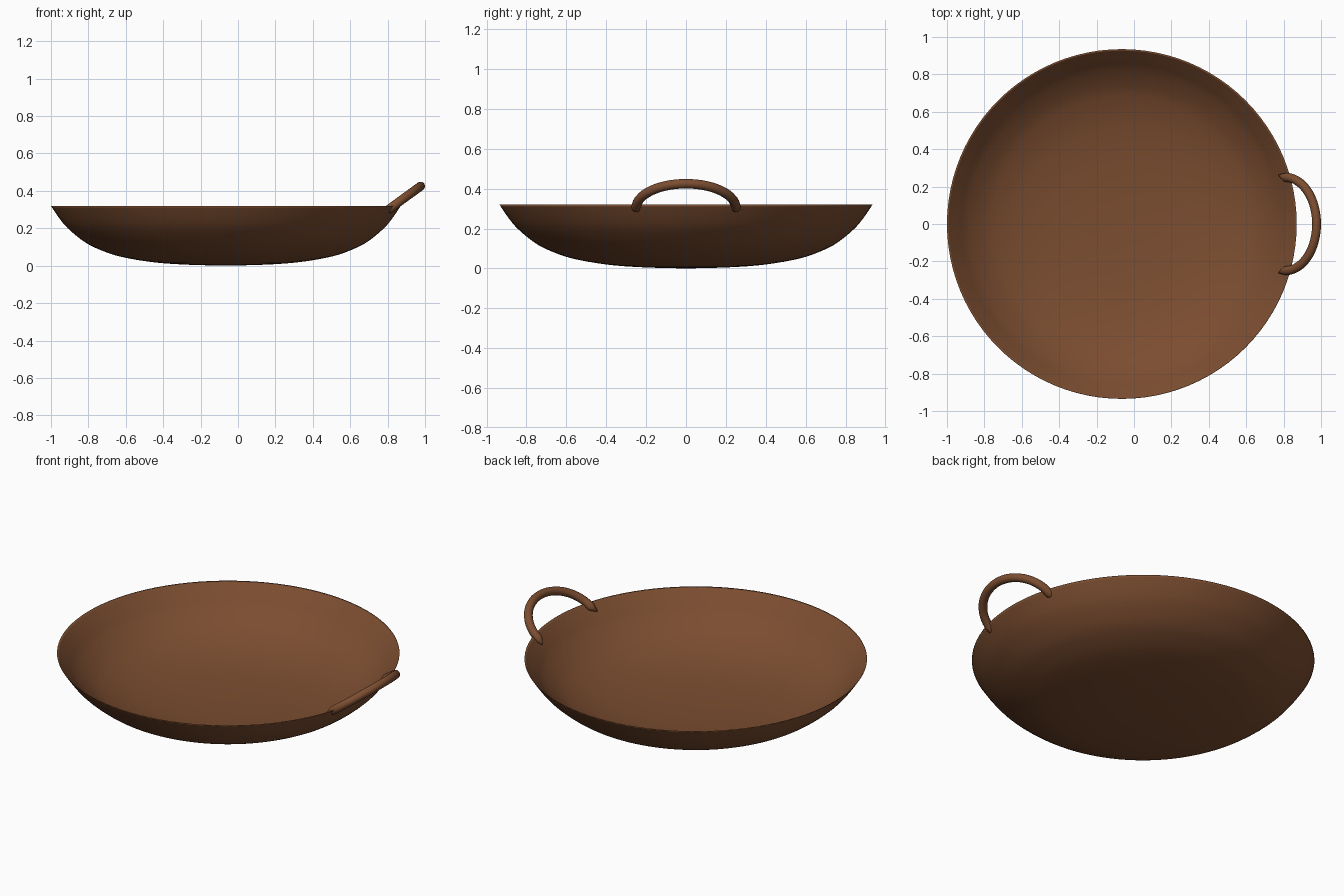
import bpy, bmesh, math
from mathutils import Vector
from mathutils.geometry import interpolate_bezier

if "Cube" in bpy.data.objects:
    bpy.data.objects.remove(bpy.data.objects["Cube"])

CX = -0.065

brown = bpy.data.materials.new("brown_clay")
brown.diffuse_color = (0.20, 0.075, 0.03, 1)
brown.use_nodes = True
brown.node_tree.nodes["Principled BSDF"].inputs["Base Color"].default_value = brown.diffuse_color


def make_object(name, bm):
    bmesh.ops.recalc_face_normals(bm, faces=bm.faces)
    for f in bm.faces:
        f.smooth = True
    me = bpy.data.meshes.new(name)
    bm.to_mesh(me)
    bm.free()
    me.materials.append(brown)
    ob = bpy.data.objects.new(name, me)
    bpy.context.collection.objects.link(ob)
    return ob


def smooth_path(pts, steps=4):
    # Catmull-Rom style curve through the profile points
    p = [Vector((a, 0, b)) for a, b in pts]
    out = []
    for i in range(len(p) - 1):
        t0 = (p[i + 1] - p[max(i - 1, 0)]) / 6
        t1 = (p[min(i + 2, len(p) - 1)] - p[i]) / 6
        out += interpolate_bezier(p[i], p[i] + t0, p[i + 1] - t1, p[i + 1], steps + 1)[:-1]
    return out + [p[-1]]


# Bowl: thin lathed shell meeting in a fine edge at the rim
outer = smooth_path([(0, 0), (0.22, 0.006), (0.40, 0.02), (0.57, 0.05), (0.68, 0.088),
                     (0.76, 0.13), (0.845, 0.20), (0.895, 0.26), (0.935, 0.32)])
inner = smooth_path([(0.935, 0.32), (0.88, 0.262), (0.825, 0.205), (0.74, 0.142),
                     (0.66, 0.104), (0.55, 0.07), (0.40, 0.044), (0.22, 0.03), (0, 0.025)])
bm = bmesh.new()
verts = [bm.verts.new((v.x + CX, 0, v.z)) for v in outer + inner[1:]]
edges = [bm.edges.new(e) for e in zip(verts, verts[1:])]
bmesh.ops.spin(bm, geom=verts + edges, cent=(CX, 0, 0), axis=(0, 0, 1),
               angle=math.tau, steps=96)
bmesh.ops.remove_doubles(bm, verts=bm.verts, dist=1e-4)
make_object("bowl", bm)

# Handle: tilted half-ellipse tube with tapered ends let into the wall
N, SIDES = 40, 16
path = [(Vector((0.775, -0.261, 0.282)), 0.004)]
for i in range(N + 1):
    a = math.pi * i / N
    s = math.sin(a)
    path.append((Vector((0.808 + 0.168 * s, -0.25 * math.cos(a), 0.303 + 0.122 * s)), 0.024))
path.append((Vector((0.775, 0.261, 0.282)), 0.004))

bm = bmesh.new()
plane_n = Vector((-0.122, 0, 0.168)).normalized()
rings = []
for i, (p, r) in enumerate(path):
    tan = (path[min(i + 1, len(path) - 1)][0] - path[max(i - 1, 0)][0]).normalized()
    side = tan.cross(plane_n).normalized()
    rings.append([bm.verts.new(p + r * (math.cos(b) * side + math.sin(b) * plane_n))
                  for b in (math.tau * k / SIDES for k in range(SIDES))])
for r0, r1 in zip(rings, rings[1:]):
    for k in range(SIDES):
        j = (k + 1) % SIDES
        bm.faces.new((r0[k], r0[j], r1[j], r1[k]))
bm.faces.new(rings[0])
bm.faces.new(rings[-1])
make_object("handle", bm)
